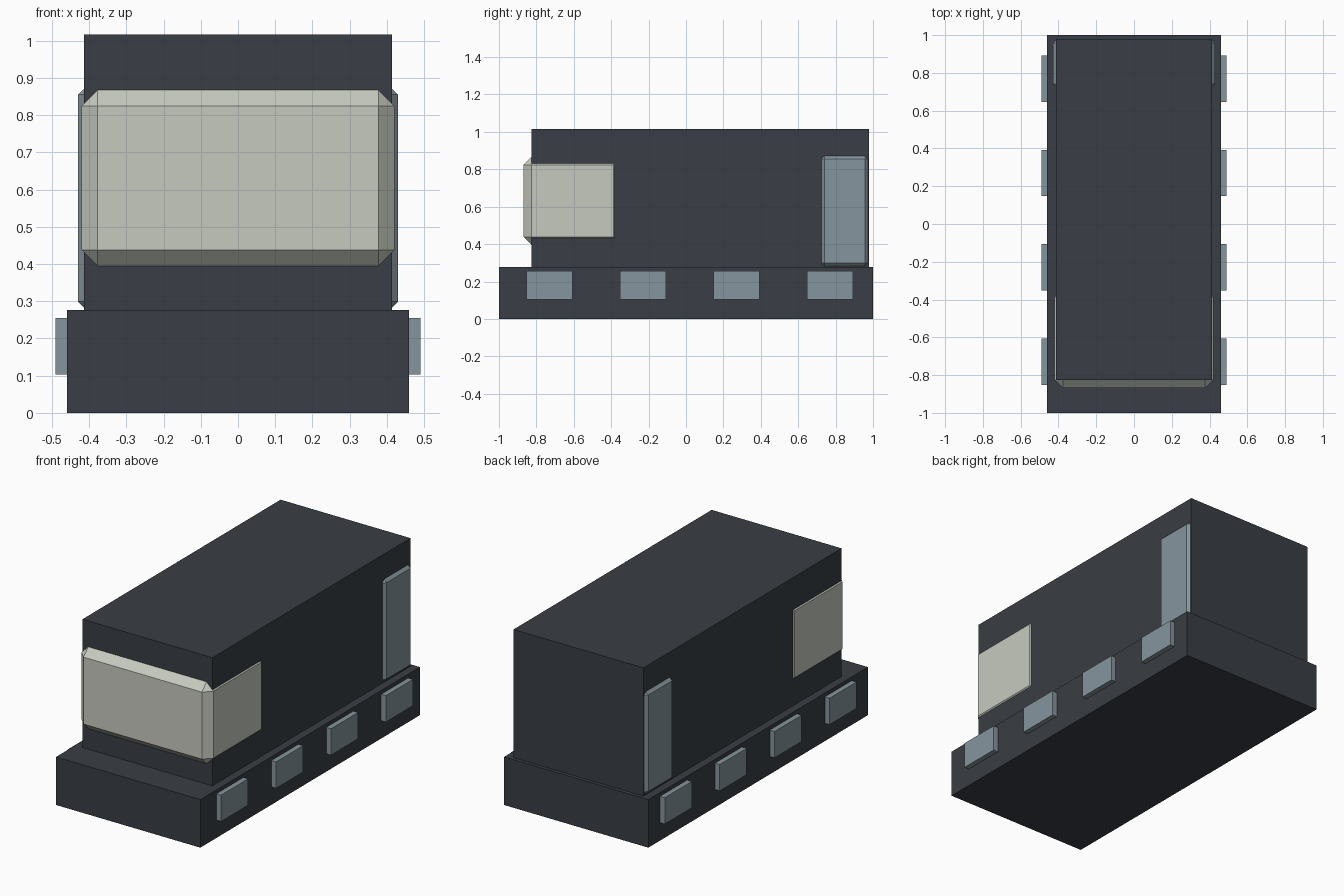
import bpy
import bmesh

if "Cube" in bpy.data.objects:
    bpy.data.objects.remove(bpy.data.objects["Cube"])


def material(name, rgb):
    m = bpy.data.materials.new(name)
    m.diffuse_color = (*rgb, 1.0)
    m.use_nodes = True
    m.node_tree.nodes["Principled BSDF"].inputs["Base Color"].default_value = m.diffuse_color
    return m


charcoal = material("charcoal", (0.041, 0.048, 0.058))
slate = material("slate blue", (0.238, 0.301, 0.337))
cream = material("pale cream", (0.565, 0.591, 0.521))


def box(name, mat, x, y, z, chamfer=0.0):
    """Box from (min, max) ranges on each axis, with optional chamfered edges."""
    bm = bmesh.new()
    bmesh.ops.create_cube(bm, size=1.0)
    for v in bm.verts:
        for i, (lo, hi) in enumerate((x, y, z)):
            v.co[i] = lo if v.co[i] < 0 else hi
    if chamfer:
        bmesh.ops.bevel(bm, geom=bm.edges[:], offset=chamfer, segments=1,
                        profile=0.5, affect='EDGES')
    mesh = bpy.data.meshes.new(name)
    bm.to_mesh(mesh)
    bm.free()
    mesh.materials.append(mat)
    obj = bpy.data.objects.new(name, mesh)
    bpy.context.collection.objects.link(obj)
    return obj


# Chassis and body
box("chassis", charcoal, (-0.46, 0.46), (-1.0, 1.0), (0.0, 0.277))
box("body", charcoal, (-0.414, 0.414), (-0.825, 0.979), (0.277, 1.016))

# Wraparound windscreen and the rear doors, each a chamfered block through the body
box("windscreen", cream, (-0.42, 0.42), (-0.868, -0.345), (0.395, 0.867), 0.043)
box("rear_doors", slate, (-0.43, 0.43), (0.722, 0.975), (0.281, 0.873), 0.018)

# Wheel blocks, each running across the chassis
for i in range(4):
    cy = -0.73 + 0.5 * i
    box(f"wheel_pair_{i + 1}", slate, (-0.49, 0.49),
        (cy - 0.123, cy + 0.123), (0.103, 0.255))
